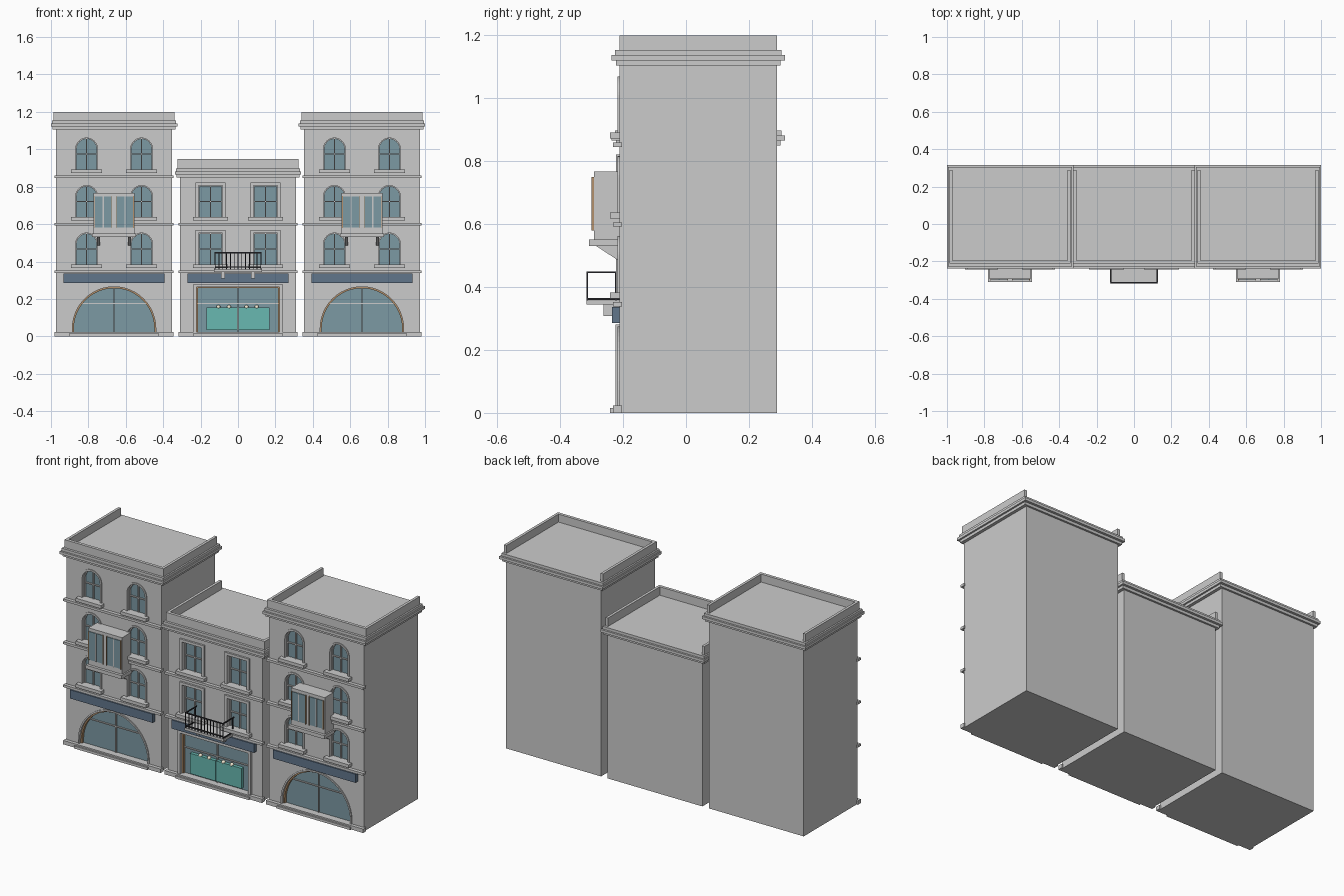
import bpy, bmesh
from math import sin, cos, pi

if "Cube" in bpy.data.objects:
    bpy.data.objects.remove(bpy.data.objects["Cube"])

def mat(name, rgb):
    m = bpy.data.materials.new(name)
    m.diffuse_color = (*rgb, 1)
    m.use_nodes = True
    m.node_tree.nodes["Principled BSDF"].inputs["Base Color"].default_value = m.diffuse_color
    return m

GLASS = mat("glass_blue", (0.20, 0.32, 0.37))
NAVY = mat("sign_navy", (0.12, 0.18, 0.26))
WOOD = mat("wood", (0.45, 0.28, 0.15))
TEAL = mat("counter_teal", (0.14, 0.48, 0.44))
IRON = mat("iron", (0.03, 0.03, 0.035))
CREAM = mat("lamp_cream", (0.9, 0.82, 0.65))
FRONT, BACK = -0.212, 0.29

def prism(name, outlines, y0, y1, m=None):
    """Extrude a list of x-z outlines from y0 to y1 into one object."""
    bm = bmesh.new()
    for pts in outlines:
        f = bm.faces.new([bm.verts.new((x, y0, z)) for x, z in pts])
        r = bmesh.ops.extrude_face_region(bm, geom=[f])
        vs = [v for v in r["geom"] if isinstance(v, bmesh.types.BMVert)]
        bmesh.ops.translate(bm, verts=vs, vec=(0, y1 - y0, 0))
    bmesh.ops.recalc_face_normals(bm, faces=bm.faces[:])
    me = bpy.data.meshes.new(name)
    bm.to_mesh(me)
    bm.free()
    ob = bpy.data.objects.new(name, me)
    bpy.context.collection.objects.link(ob)
    if m:
        me.materials.append(m)
    return ob

def rect(x0, x1, z0, z1):
    return [(x1, z0), (x1, z1), (x0, z1), (x0, z0)]

def box(name, x0, x1, y0, y1, z0, z1, m=None):
    return prism(name, [rect(x0, x1, z0, z1)], y0, y1, m)

def arch(cx, w, z0, top, n=24):
    r = w / 2
    arc = [(cx + r * cos(pi * i / n), top - r + r * sin(pi * i / n)) for i in range(n + 1)]
    return [(cx + r, z0)] + arc + [(cx - r, z0)]

def flat(cx, w, z0, top):
    return rect(cx - w / 2, cx + w / 2, z0, top)

def trim(shape, cx, w, z0, top, t):
    """Frame outline, open at the bottom, of thickness t around an opening."""
    return shape(cx, w + 2 * t, z0, top + t) + shape(cx, w, z0, top)[::-1]

def cut(body, outlines):
    c = prism("opening_cutter", outlines, FRONT - 0.02, FRONT + 0.035)
    c.hide_render = True
    md = body.modifiers.new("openings", "BOOLEAN")
    md.object, md.solver = c, "EXACT"
    bpy.context.view_layer.objects.active = body
    bpy.ops.object.modifier_apply(modifier=md.name)
    bpy.data.objects.remove(c)

def building(label, cx, floors, shape, win_w, win_h, trim_t, trim_y):
    tall = floors == 4
    roof = 1.105 if tall else 0.85
    top = 1.2 if tall else 0.948
    body = box(label + "_body", cx - 0.31, cx + 0.31, FRONT, BACK, 0, roof)

    # roof cornice of three stepped slabs
    for i, (hw, o) in enumerate([(0.328, 0.011), (0.338, 0.025), (0.332, 0.014)]):
        box(f"{label}_cornice_{i}", cx - hw, cx + hw, FRONT - o, BACK + o,
            roof + 0.016 * i, roof + 0.016 * (i + 1))
    # parapet on front and sides, open at the back
    rz = roof + 0.048
    box(label + "_parapet_front", cx - 0.323, cx + 0.323, FRONT, FRONT + 0.018, rz, top)
    for s in (-1, 1):
        a, b = sorted((cx + s * 0.323, cx + s * 0.307))
        box(label + "_parapet_side", a, b, FRONT + 0.018, BACK, rz, top)

    # plinth, shop step and floor bands
    box(label + "_plinth", cx - 0.318, cx + 0.318, FRONT - 0.02, FRONT + 0.008, 0, 0.023)
    box(label + "_shop_step", cx - 0.24, cx + 0.24, FRONT - 0.03, FRONT + 0.008, 0, 0.015)
    levels = [0.345 + 0.254 * i for i in range(floors - 1)]
    prism(label + "_floor_bands",
          [rect(cx - 0.318, cx + 0.318, z - 0.007, z + 0.007) for z in levels],
          FRONT - 0.02, FRONT + 0.008)

    # upper windows: sill, trim, glass and glazing bars
    wins = [(cx + s * 0.147, z + 0.035) for z in levels for s in (-1, 1)]
    opens = [shape(x, win_w, z, z + win_h) for x, z in wins]
    prism(label + "_window_glass", opens, FRONT + 0.024, FRONT + 0.03, GLASS)
    prism(label + "_window_trims", [trim(shape, x, win_w, z, z + win_h, trim_t) for x, z in wins],
          trim_y, FRONT + 0.005)
    prism(label + "_window_sashes", [trim(shape, x, win_w - 0.01, z, z + win_h - 0.005, 0.005)
          for x, z in wins], FRONT + 0.012, FRONT + 0.025)
    hs = 0.083 if tall else 0.093
    prism(label + "_window_sills", [rect(x - hs, x + hs, z - 0.016, z + 0.003) for x, z in wins],
          FRONT - 0.03, FRONT + 0.02)
    prism(label + "_window_bars_upright", [rect(x - 0.003, x + 0.003, z, z + win_h) for x, z in wins],
          FRONT + 0.014, FRONT + 0.025)
    prism(label + "_window_bars_cross",
          [rect(x - win_w / 2, x + win_w / 2, z + win_h * 0.5 - 0.003, z + win_h * 0.5 + 0.003)
           for x, z in wins], FRONT + 0.015, FRONT + 0.025)

    # shop front
    sw, sz, st = 0.446, 0.022, 0.265
    shop = shape(cx, sw, sz, st)
    cut(body, opens + [shop])
    prism(label + "_shop_glass", [shop], FRONT + 0.024, FRONT + 0.03, GLASS)
    prism(label + "_shop_trim", [trim(shape, cx, sw, sz, st, 0.009 if tall else 0.016)],
          FRONT - (0.006 if tall else 0.012), FRONT + 0.005)
    prism(label + "_shop_wood_frame", [trim(shape, cx, sw - 0.016, sz, st - 0.008, 0.008)],
          FRONT + 0.008, FRONT + 0.026, WOOD)
    w = sw * 0.39 if tall else sw / 2
    prism(label + "_shop_crossbar", [rect(cx - w, cx + w, 0.172, 0.178)],
          FRONT + 0.016, FRONT + 0.025)
    prism(label + "_shop_mullion", [rect(cx - 0.003, cx + 0.003, sz, st)], FRONT + 0.015, FRONT + 0.025)
    box(label + "_sign_board", cx - 0.27, cx + 0.27, FRONT - 0.024, FRONT + 0.002, 0.285, 0.336, NAVY)

def bay(label, cx):
    # projecting bay on a slab with two wedge brackets
    box(label + "_bay_box", cx - 0.11, cx + 0.11, -0.293, FRONT, 0.55, 0.767)
    box(label + "_bay_floor", cx - 0.118, cx + 0.118, -0.309, FRONT, 0.53, 0.551)
    for s in (-1, 1):
        x = cx + s * 0.083
        bm = bmesh.new()
        side = [(FRONT, 0.53), (FRONT, 0.485), (-0.216, 0.485), (-0.285, 0.53)]
        f = bm.faces.new([bm.verts.new((x - 0.008, y, z)) for y, z in side])
        r = bmesh.ops.extrude_face_region(bm, geom=[f])
        bmesh.ops.translate(bm, vec=(0.016, 0, 0),
                            verts=[v for v in r["geom"] if isinstance(v, bmesh.types.BMVert)])
        bmesh.ops.recalc_face_normals(bm, faces=bm.faces[:])
        me = bpy.data.meshes.new("bay_bracket")
        bm.to_mesh(me)
        bm.free()
        bpy.context.collection.objects.link(bpy.data.objects.new(label + "_bay_bracket", me))
        # glazed panel with wooden edges
        p = cx + s * 0.058
        box(label + "_bay_glass", p - 0.044, p + 0.044, -0.297, -0.292, 0.582, 0.748, GLASS)
        prism(label + "_bay_wood_edges",
              [rect(p + e - 0.002, p + e + 0.002, 0.58, 0.75) for e in (-0.046, 0.046)],
              -0.301, -0.292, WOOD)
        box(label + "_bay_mullion", p - 0.003, p + 0.003, -0.3, -0.292, 0.582, 0.748)

# two tall arched buildings around a lower one
for label, x in (("left", -0.6625), ("right", 0.6625)):
    building(label, x, 4, arch, 0.116, 0.172, 0.010, FRONT - 0.005)
    bay(label, x)
building("middle", 0, 3, flat, 0.128, 0.172, 0.016, FRONT - 0.011)

# balcony slab, corbels and iron railing
box("balcony_slab", -0.127, 0.127, -0.317, FRONT, 0.344, 0.358)
prism("balcony_corbels", [rect(s * 0.08 - 0.01, s * 0.08 + 0.01, 0.308, 0.345) for s in (-1, 1)],
      -0.263, FRONT)
n = 13
prism("railing_balusters",
      [rect(x - 0.002, x + 0.002, 0.357, 0.447)
       for x in (-0.122 + 0.244 * i / (n - 1) for i in range(n))], -0.316, -0.312, IRON)
prism("railing_front_rails", [rect(-0.124, 0.124, z - 0.003, z + 0.003) for z in (0.371, 0.447)],
      -0.317, -0.311, IRON)
prism("railing_side_rails", [rect(s * 0.122 - 0.003, s * 0.122 + 0.003, z - 0.003, z + 0.003)
      for s in (-1, 1) for z in (0.362, 0.447)], -0.314, FRONT, IRON)
prism("railing_wall_posts", [rect(s * 0.122 - 0.003, s * 0.122 + 0.003, 0.357, 0.447)
      for s in (-1, 1)], -0.226, -0.22, IRON)

# teal counter with a row of lamps in the middle shop
for s in (-1, 1):
    a, b = sorted((s * 0.003, s * 0.168))
    box("counter_panel", a, b, FRONT + 0.004, FRONT + 0.024, 0.035, 0.155, TEAL)
for x in (-0.105, -0.048, 0.045, 0.1):
    bpy.ops.mesh.primitive_uv_sphere_add(segments=12, ring_count=8, radius=0.011,
                                         location=(x, FRONT + 0.012, 0.157))
    lamp = bpy.context.object
    lamp.name = "shop_lamp"
    lamp.data.materials.append(CREAM)
    bpy.ops.object.shade_smooth()
